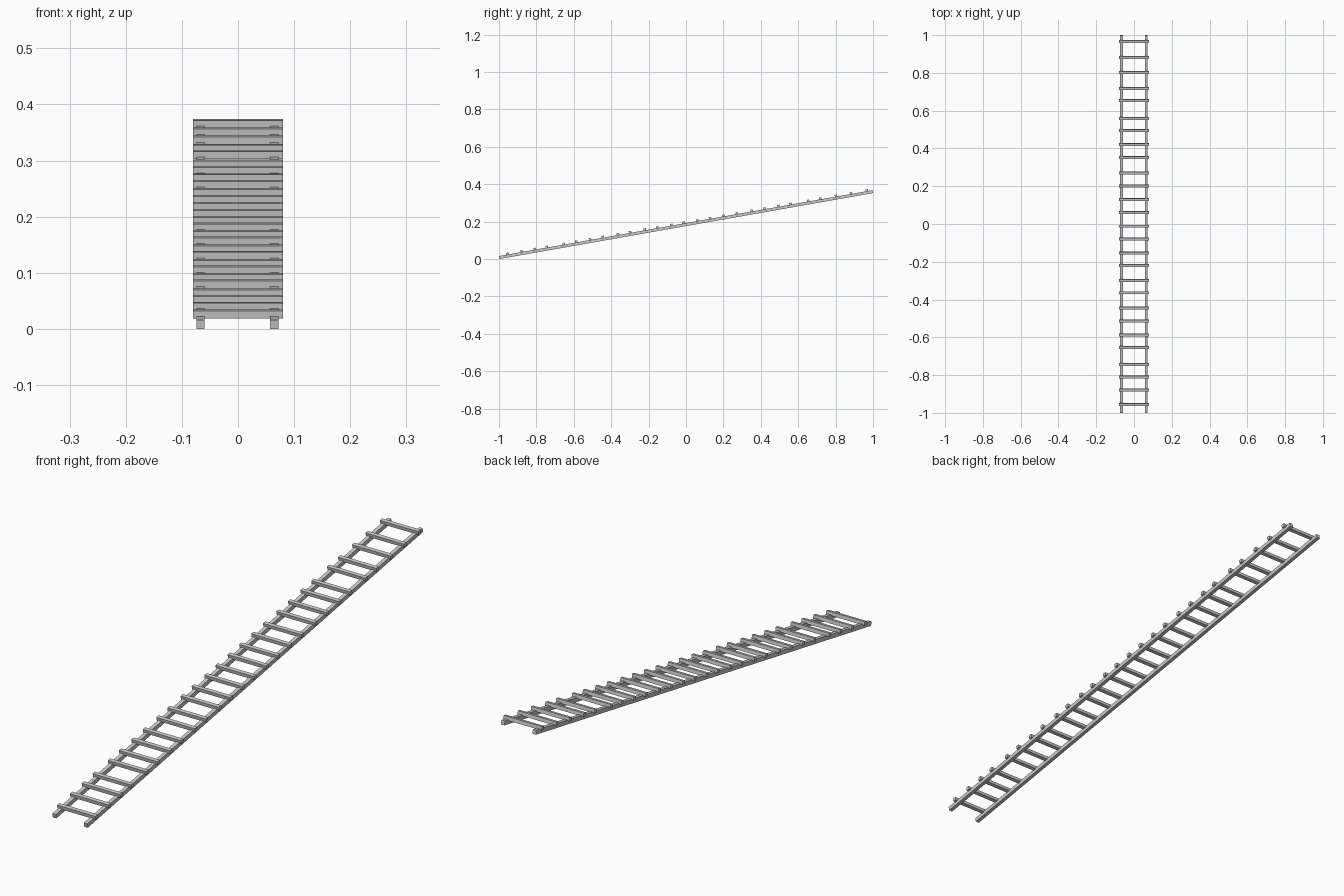
import bpy, math
from mathutils import Matrix, Vector

if "Cube" in bpy.data.objects:
    bpy.data.objects.remove(bpy.data.objects["Cube"])

TILT = math.radians(10)
RAIL = 0.016             # rail height
RUNG = 0.0135            # rung section
SINK = 0.0035            # how far the rungs are let into the rails
LENGTH = (2 - RAIL * math.sin(TILT)) / math.cos(TILT)
CENTRE_Z = (LENGTH * math.sin(TILT) + RAIL * math.cos(TILT)) / 2
SLOPE = Matrix.Translation((0, 0, CENTRE_Z)) @ Matrix.Rotation(TILT, 4, 'X')


def box(name, loc, size):
    """Box placed in the ladder's own tilted frame."""
    bpy.ops.mesh.primitive_cube_add(size=1)
    ob = bpy.context.object
    ob.name = name
    ob.data.transform(Matrix.Diagonal((*size, 1)))
    ob.matrix_world = SLOPE @ Matrix.Translation(Vector(loc))
    return ob


# Two long side rails
for side, x in (("left", -0.0667), ("right", 0.0645)):
    box(side + "_rail", (x, 0, 0), (0.0145, LENGTH, RAIL))

# Unevenly spaced rungs let into the top of the rails
rung_y = [.967, .882, .802, .718, .653, .559, .494, .42, .351, .271, .201,
          .129, .06, -.012, -.079, -.154, -.22, -.299, -.364, -.445,
          -.513, -.587, -.654, -.744, -.809, -.879, -.956]
lift = (RAIL + RUNG) / 2 - SINK
for i, y in enumerate(rung_y):
    # convert the level y position into distance along the slope
    along = (y + lift * math.sin(TILT)) / math.cos(TILT)
    box(f"rung_{i + 1:02d}", (0, along, lift), (0.16, RUNG, RUNG))
